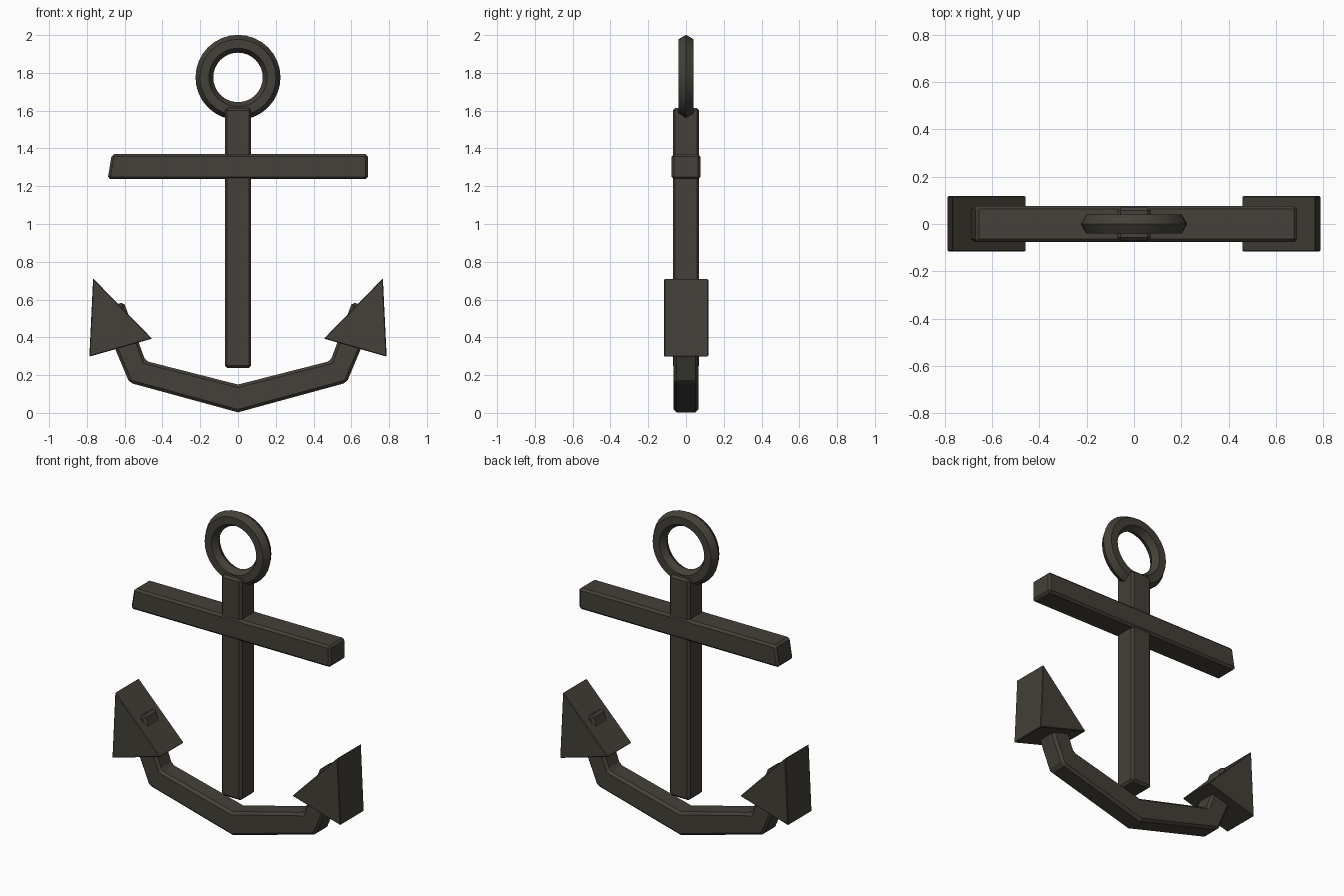
import bpy, bmesh, math

if "Cube" in bpy.data.objects:
    bpy.data.objects.remove(bpy.data.objects["Cube"])

iron = bpy.data.materials.new("dark iron")
iron.diffuse_color = (0.058, 0.051, 0.041, 1)
iron.use_nodes = True
iron.node_tree.nodes["Principled BSDF"].inputs["Base Color"].default_value = iron.diffuse_color


def prism(name, profile, y0, y1, bevel):
    """Extrude an x-z outline along y and chamfer its edges."""
    bm = bmesh.new()
    face = bm.faces.new([bm.verts.new((x, y0, z)) for x, z in profile])
    ext = bmesh.ops.extrude_face_region(bm, geom=[face])
    for v in ext["geom"]:
        if isinstance(v, bmesh.types.BMVert):
            v.co.y = y1
    bmesh.ops.recalc_face_normals(bm, faces=bm.faces)
    me = bpy.data.meshes.new(name)
    bm.to_mesh(me)
    bm.free()
    ob = bpy.data.objects.new(name, me)
    bpy.context.collection.objects.link(ob)
    me.materials.append(iron)
    mod = ob.modifiers.new("chamfer", "BEVEL")
    mod.width = bevel
    mod.segments = 1
    mod.limit_method = "ANGLE"
    mod.angle_limit = math.radians(40)
    return ob


# Upright shank
prism("shank", [(-0.07, 0.238), (0.07, 0.238), (0.07, 1.615), (-0.07, 1.615)],
      -0.07, 0.07, 0.013)

# Cross bar with a slightly slanted left end
prism("stock", [(-0.69, 1.237), (0.688, 1.237), (0.688, 1.37), (-0.668, 1.37)],
      -0.077, 0.077, 0.013)

# Curved arms as one bent bar, mirrored outline
outer = [(0.575, 0.16), (0.735, 0.54)]
inner = [(0.605, 0.588), (0.49, 0.275)]
right = outer + inner
left = [(-x, z) for x, z in reversed(right)]
prism("arms", [(0, 0.003)] + right + [(0, 0.15)] + left, -0.065, 0.065, 0.015)

# Wedge flukes at both arm ends
for side, s in (("right", 1), ("left", -1)):
    prism(side + "_fluke",
          [(s * 0.767, 0.712), (s * 0.455, 0.393), (s * 0.787, 0.298)],
          -0.116, 0.118, 0.004)

# Top ring with a hexagonal section
bpy.ops.mesh.primitive_torus_add(
    major_segments=32, minor_segments=6, major_radius=0.178, minor_radius=0.047,
    location=(0, 0, 1.776), rotation=(math.pi / 2, 0, 0))
ring = bpy.context.object
ring.name = "ring"
ring.data.materials.append(iron)
bpy.ops.object.shade_smooth_by_angle(angle=math.radians(30))
